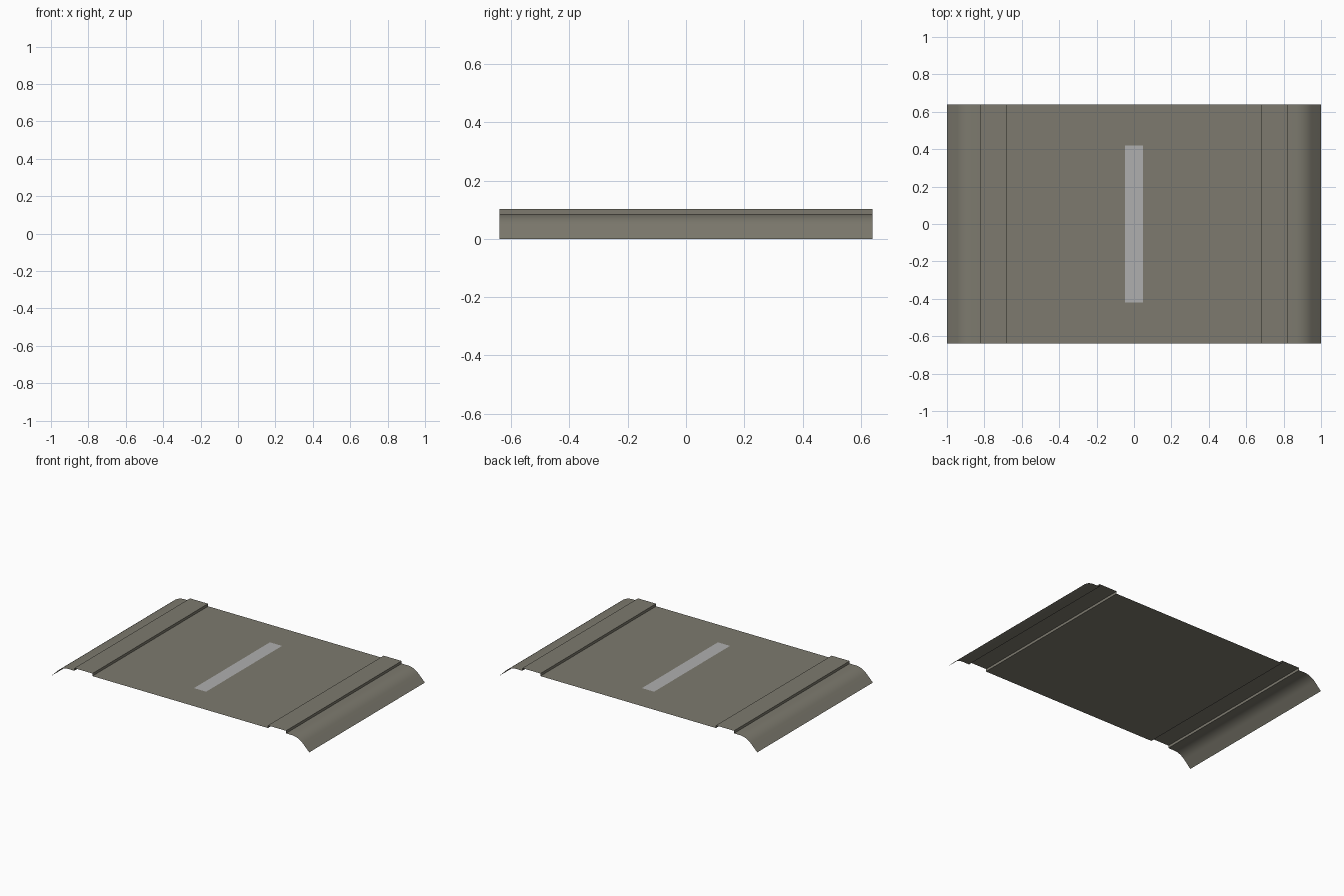
import bpy, bmesh, math

if "Cube" in bpy.data.objects:
    bpy.data.objects.remove(bpy.data.objects["Cube"])

HALF_Y = 0.64   # half length of the sheet
DECK = 0.085    # height of the flat deck
RIB = 0.103     # height of the raised ribs


def material(name, rgb):
    m = bpy.data.materials.new(name)
    m.diffuse_color = (*rgb, 1.0)
    m.use_nodes = True
    m.node_tree.nodes["Principled BSDF"].inputs["Base Color"].default_value = m.diffuse_color
    return m


def extruded_sheet(name, profile, half_y, mat):
    """Open, zero-thickness sheet: an x/z profile swept along y."""
    bm = bmesh.new()
    rows = [[bm.verts.new((x, y, z)) for x, z in profile] for y in (-half_y, half_y)]
    for i in range(len(profile) - 1):
        bm.faces.new((rows[0][i], rows[0][i + 1], rows[1][i + 1], rows[1][i]))
    mesh = bpy.data.meshes.new(name)
    bm.to_mesh(mesh)
    bm.free()
    mesh.materials.append(mat)
    obj = bpy.data.objects.new(name, mesh)
    bpy.context.collection.objects.link(obj)
    return obj


olive = material("olive_grey", (0.205, 0.195, 0.157))
pale = material("pale_grey", (0.43, 0.43, 0.43))

# Right half of the profile: deck, raised rib, rounded drooping lip
right = [(0.68, DECK), (0.68, RIB), (0.82, RIB), (0.82, DECK)]
radius, start = 0.12, 0.865
for k in range(9):
    a = math.radians(45) * k / 8
    right.append((start + radius * math.sin(a), DECK - radius * (1 - math.cos(a))))
right.append((1.0, 0.0))
left = [(-x, z) for x, z in reversed(right)]

sheet = extruded_sheet("ribbed_panel", left + right, HALF_Y, olive)
bpy.context.view_layer.objects.active = sheet
sheet.select_set(True)
bpy.ops.object.shade_smooth_by_angle(angle=math.radians(30))

# Pale stripe lying on the middle of the deck
extruded_sheet("centre_stripe", [(-0.047, DECK + 0.001), (0.047, DECK + 0.001)], 0.42, pale)
